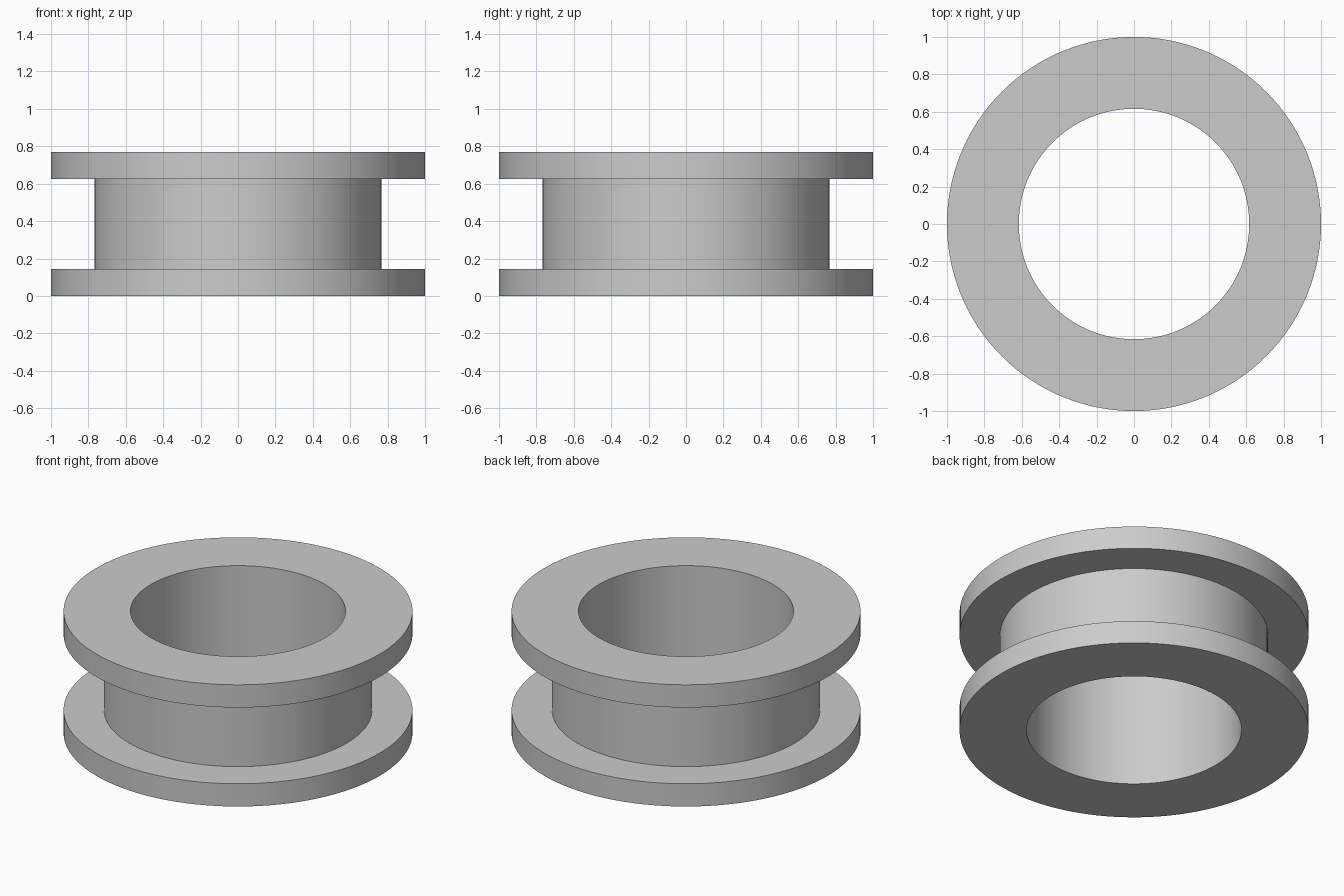
import bpy, bmesh, math

cube = bpy.data.objects.get("Cube")
if cube:
    bpy.data.objects.remove(cube, do_unlink=True)

SEGMENTS = 128
HEIGHT, FLANGE = 0.77, 0.144
BORE_R, BARREL_R, FLANGE_R = 0.616, 0.768, 1.0

# Plain grey material
grey = bpy.data.materials.new("light grey")
grey.use_nodes = True
colour = (0.6, 0.6, 0.6, 1)
grey.diffuse_color = colour
grey.node_tree.nodes["Principled BSDF"].inputs["Base Color"].default_value = colour

# Closed cross-section: bore, two flanges and the recessed barrel between them
profile = [
    (BORE_R, 0), (FLANGE_R, 0), (FLANGE_R, FLANGE), (BARREL_R, FLANGE),
    (BARREL_R, HEIGHT - FLANGE), (FLANGE_R, HEIGHT - FLANGE),
    (FLANGE_R, HEIGHT), (BORE_R, HEIGHT),
]

# Revolve the section around the vertical axis
bm = bmesh.new()
verts = [bm.verts.new((r, 0, z)) for r, z in profile]
edges = [bm.edges.new((a, b)) for a, b in zip(verts, verts[1:] + verts[:1])]
bmesh.ops.spin(bm, geom=verts + edges, cent=(0, 0, 0), axis=(0, 0, 1),
               angle=math.tau, steps=SEGMENTS, use_merge=True)
bmesh.ops.remove_doubles(bm, verts=bm.verts, dist=0.0001)
bmesh.ops.recalc_face_normals(bm, faces=bm.faces)

mesh = bpy.data.meshes.new("flanged_bushing")
bm.to_mesh(mesh)
bm.free()
mesh.materials.append(grey)
bushing = bpy.data.objects.new("flanged_bushing", mesh)
bpy.context.collection.objects.link(bushing)

# Round walls smooth, rims crisp
bpy.ops.object.select_all(action='DESELECT')
bushing.select_set(True)
bpy.context.view_layer.objects.active = bushing
bpy.ops.object.shade_smooth_by_angle(angle=math.radians(30))
